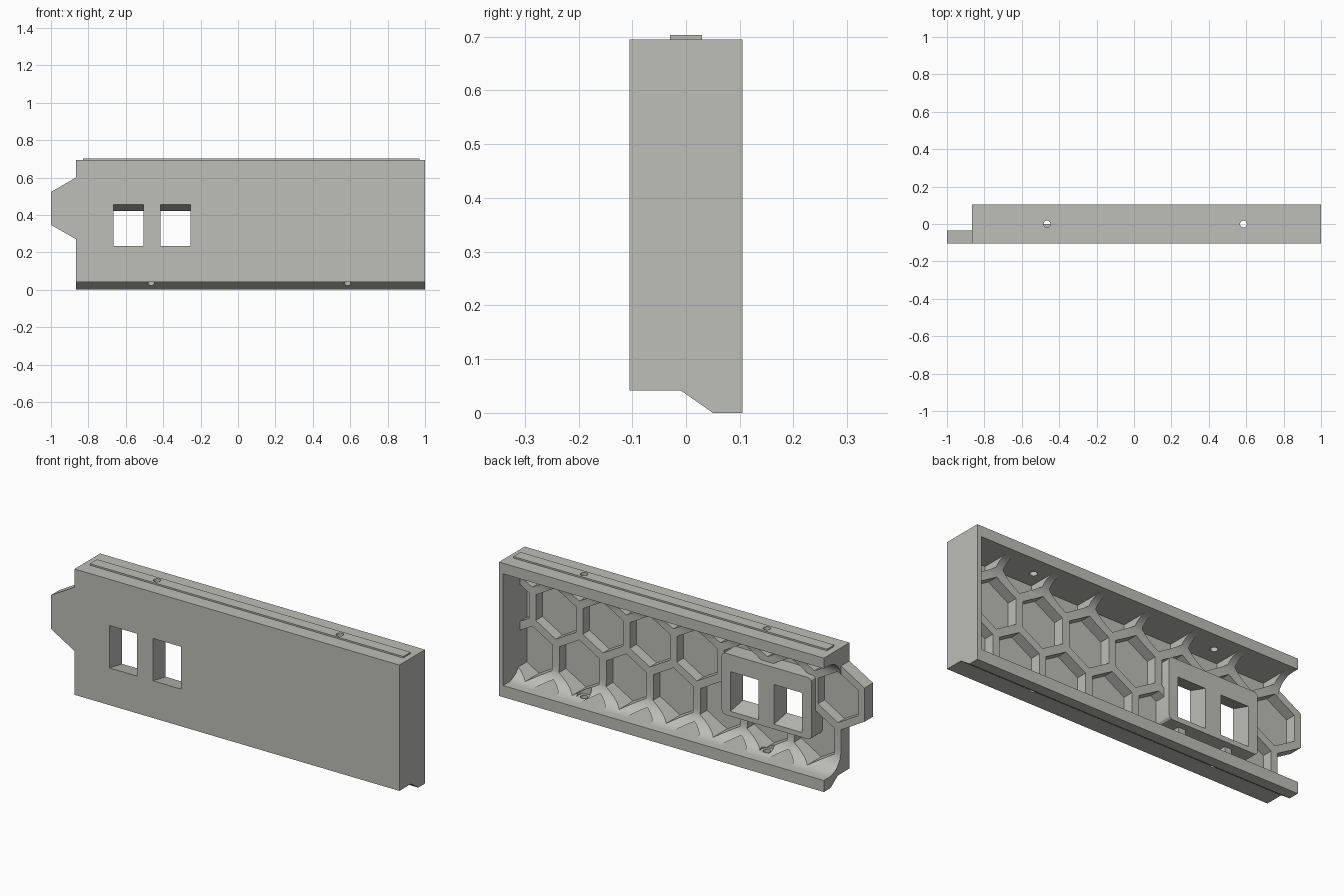
import bpy, bmesh, math
from mathutils import Vector

if "Cube" in bpy.data.objects:
    bpy.data.objects.remove(bpy.data.objects["Cube"])

FRONT, BACK, RIB, FLOOR = -0.105, 0.105, -0.035, -0.09
LEFT, RIGHT, TOP = -0.865, 1.0, 0.695
LOW, HIGH = 0.06, 0.64           # inner faces of bottom and top walls
PITCH, ROW = 0.27, 0.234         # honeycomb spacing
CX, CZ = -0.848, 0.435           # centre of the tab cell

grey = bpy.data.materials.new("warm_grey")
grey.diffuse_color = (0.51, 0.51, 0.485, 1)
grey.use_nodes = True
grey.node_tree.nodes["Principled BSDF"].inputs["Base Color"].default_value = grey.diffuse_color


def make(name, prisms):
    """prisms: list of (points, offset vector); each outline is extruded into a solid."""
    bm = bmesh.new()
    for pts, off in prisms:
        f = bm.faces.new([bm.verts.new(p) for p in pts])
        r = bmesh.ops.extrude_face_region(bm, geom=[f])
        vs = [g for g in r["geom"] if isinstance(g, bmesh.types.BMVert)]
        bmesh.ops.translate(bm, verts=vs, vec=off)
    bmesh.ops.recalc_face_normals(bm, faces=bm.faces)
    me = bpy.data.meshes.new(name)
    bm.to_mesh(me)
    bm.free()
    ob = bpy.data.objects.new(name, me)
    bpy.context.collection.objects.link(ob)
    me.materials.append(grey)
    return ob


def along_x(yz, x0, x1):
    return [Vector((x0, y, z)) for y, z in yz], Vector((x1 - x0, 0, 0))


def along_y(xz, y0, y1):
    return [Vector((x, y0, z)) for x, z in xz], Vector((0, y1 - y0, 0))


def box(x0, x1, y0, y1, z0, z1):
    return along_x([(y0, z0), (y1, z0), (y1, z1), (y0, z1)], x0, x1)


def disc(x, r, z0, z1, n=24):
    a = [math.tau * i / n for i in range(n)]
    return [Vector((x + r * math.cos(t), r * math.sin(t), z0)) for t in a], Vector((0, 0, z1 - z0))


def hexagon(x, z, apothem):
    r = apothem / math.cos(math.pi / 6)
    a = [math.radians(30 + 60 * i) for i in range(6)]
    return [(x + r * math.cos(t), z + r * math.sin(t)) for t in a]


def apply(ob, cutter=None, op="DIFFERENCE", bevel=0):
    if cutter:
        m = ob.modifiers.new("bool", "BOOLEAN")
        m.operation, m.object, m.solver = op, cutter, "EXACT"
    else:
        m = ob.modifiers.new("bevel", "BEVEL")
        m.width, m.segments = bevel, 3
    dg = bpy.context.evaluated_depsgraph_get()
    me = bpy.data.meshes.new_from_object(ob.evaluated_get(dg))
    ob.modifiers.clear()
    ob.data = me


def drop(*obs):
    for o in obs:
        bpy.data.objects.remove(o)


# Panel: stepped outer section
panel = make("panel", [along_x([(FRONT, 0.042), (-0.01, 0.042), (0.05, 0), (BACK, 0),
                                (BACK, TOP), (FRONT, TOP)], LEFT, RIGHT)])

# Hollow back with wide fillets, open at the left end
R = 0.1
arc = [math.radians(90 * i / 10) for i in range(11)]
low = [(RIB + R - R * math.sin(t), LOW + R - R * math.cos(t)) for t in arc]
high = [(y, LOW + HIGH - z) for y, z in reversed(low)]
cavity = make("cavity", [along_x([(0.2, LOW)] + low + high + [(0.2, HIGH)], -1.1, 0.977)])
apply(panel, cavity)

# Hexagonal end tab
tab = make("tab", [along_y(hexagon(CX, CZ, 0.152), FRONT, RIB)])
apply(panel, tab, "UNION")

# Honeycomb pockets, trimmed to the inside of the walls
cells = []
for r in (-2, -1, 0, 1):
    for k in range(8):
        x = CX + PITCH * (k + 0.5 * (r % 2))
        if (r == -2 and k == 0) or x - 0.115 > 0.97:
            continue
        cells.append(along_y(hexagon(x, CZ + ROW * r, 0.115), FLOOR, 0.2))
pockets = make("pockets", cells)
trim = make("trim", [box(-1.2, 0.977, -0.2, 0.3, LOW, HIGH)])
apply(pockets, trim, "INTERSECT")
apply(panel, pockets)

# Window block on the back and raised strip on top
block = make("window_block", [box(-0.72, -0.205, -0.097, 0.0, 0.19, 0.51)])
bm = bmesh.new()
bm.from_mesh(block.data)
corners = [e for e in bm.edges if abs((e.verts[0].co - e.verts[1].co).y) > 0.05]
bmesh.ops.bevel(bm, geom=corners, offset=0.02, segments=3, affect="EDGES", profile=0.5)
bm.to_mesh(block.data)
bm.free()
strip = make("top_strip", [box(-0.83, 0.97, -0.03, 0.03, 0.69, 0.703)])

# Two slanted windows through panel and block
slot = [(-0.14, 0.24), (FRONT, 0.235), (0.02, 0.212), (0.02, 0.415), (FRONT, 0.455), (-0.14, 0.465)]
windows = make("windows", [along_x(slot, x, x + 0.16) for x in (-0.665, -0.415)])
apply(panel, windows)
apply(block, windows)

# Screw holes through top and bottom walls, with flat seats inside
screws = make("screws", [disc(x, 0.018, z0, z1) for x in (-0.465, 0.585)
                         for z0, z1 in ((-0.1, 0.15), (0.56, 0.8))])
seats = make("seats", [disc(x, 0.034, z0, z1) for x in (-0.465, 0.585)
                       for z0, z1 in ((0.066, 0.17), (0.53, 0.634))])
apply(panel, seats)
apply(panel, screws)
apply(strip, screws)
drop(cavity, tab, pockets, trim, windows, screws, seats)

# Smooth fillets and holes, sharp edges elsewhere
bpy.ops.object.select_all(action="DESELECT")
for o in (panel, block, strip):
    o.select_set(True)
bpy.context.view_layer.objects.active = panel
bpy.ops.object.shade_smooth_by_angle(angle=math.radians(25))
